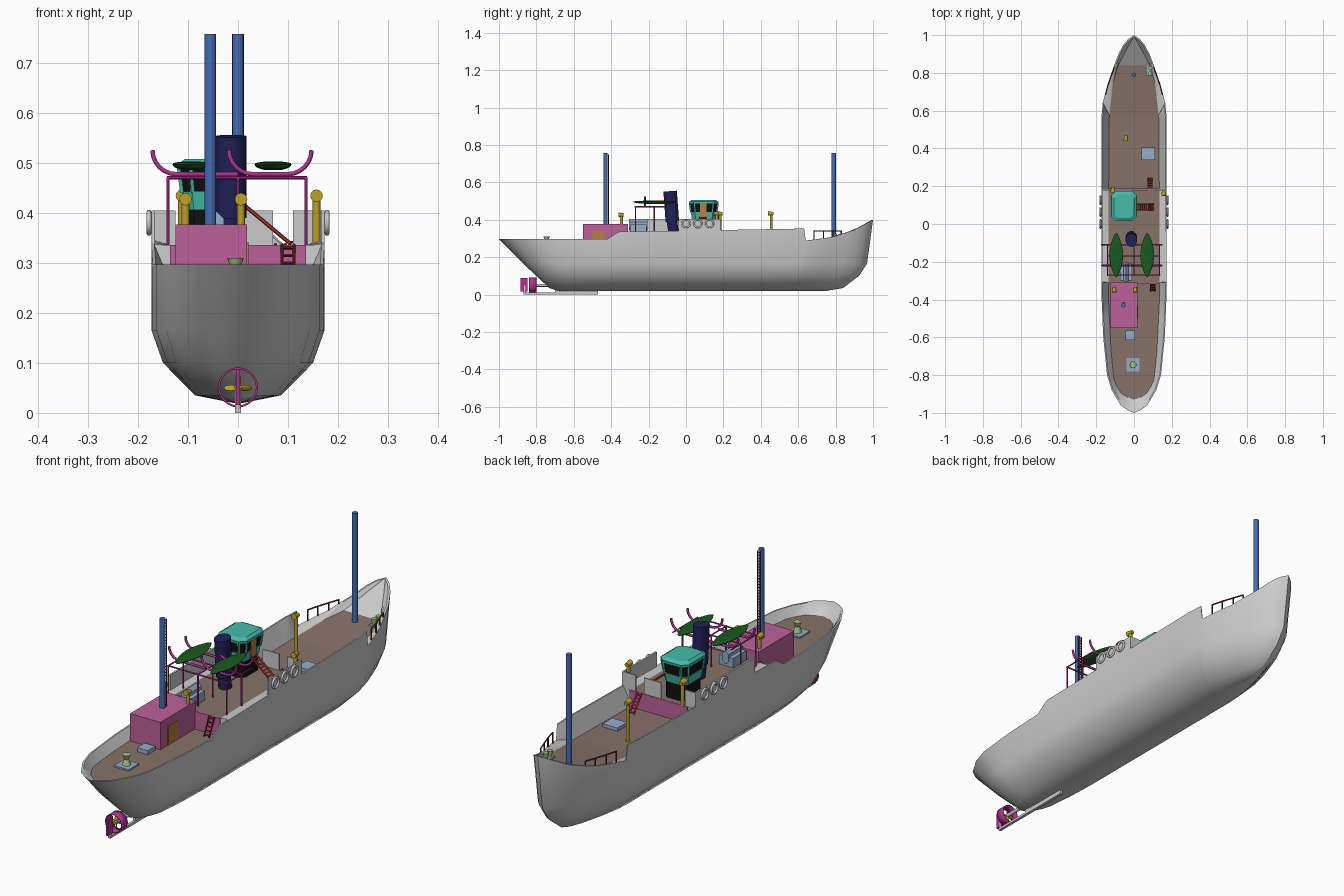
import bpy, bmesh, math
from mathutils import Vector, Matrix

if "Cube" in bpy.data.objects:
    bpy.data.objects.remove(bpy.data.objects["Cube"])

COL = dict(pink=(.5, .12, .32), magenta=(.45, .03, .28), blue=(.06, .15, .45), navy=(.015, .015, .1),
           teal=(.06, .5, .4), green=(.01, .1, .015), yellow=(.5, .35, .02), red=(.45, .04, .03),
           maroon=(.15, .015, .015), deck=(.24, .17, .14), pale=(.3, .42, .6), lime=(.35, .55, .2),
           orange=(.5, .2, .05), black=(.005, .005, .005))


def finish(name, bm, col=None, smooth=None):
    me = bpy.data.meshes.new(name)
    bmesh.ops.recalc_face_normals(bm, faces=bm.faces[:])
    bm.to_mesh(me)
    bm.free()
    ob = bpy.data.objects.new(name, me)
    bpy.context.collection.objects.link(ob)
    if col:
        m = bpy.data.materials.get(col) or bpy.data.materials.new(col)
        m.diffuse_color = (*COL[col], 1)
        m.use_nodes = True
        m.node_tree.nodes["Principled BSDF"].inputs["Base Color"].default_value = m.diffuse_color
        me.materials.append(m)
    if smooth:
        bpy.ops.object.select_all(action='DESELECT')
        ob.select_set(True)
        bpy.context.view_layer.objects.active = ob
        bpy.ops.object.shade_smooth_by_angle(angle=math.radians(smooth))
    return ob


def box(name, x, y, z, col=None):
    bm = bmesh.new()
    bmesh.ops.create_cube(bm, size=1)
    for v in bm.verts:
        v.co = [a + (c + .5) * (b - a) for c, (a, b) in zip(v.co, (x, y, z))]
    return finish(name, bm, col)


def cyl(name, p, q, r, col=None, r2=None, n=12, caps=True, sx=1):
    p, q = Vector(p), Vector(q)
    bm = bmesh.new()
    bmesh.ops.create_cone(bm, cap_ends=caps, segments=n, radius1=r, radius2=r if r2 is None else r2,
                          depth=(q - p).length)
    rot = (q - p).to_track_quat('Z', 'Y').to_matrix().to_4x4()
    bm.transform(Matrix.Translation((p + q) / 2) @ rot @ Matrix.Diagonal((sx, 1, 1, 1)))
    return finish(name, bm, col, 40)


def tube(name, pts, r, col=None, cyclic=False):
    cu = bpy.data.curves.new(name, 'CURVE')
    cu.dimensions, cu.bevel_depth, cu.bevel_resolution, cu.use_fill_caps = '3D', r, 1, True
    s = cu.splines.new('POLY')
    s.points.add(len(pts) - 1)
    for a, b in zip(s.points, pts):
        a.co = (*b, 1)
    s.use_cyclic_u = cyclic
    ob = bpy.data.objects.new(name, cu)
    bpy.context.collection.objects.link(ob)
    if col:
        m = bpy.data.materials.get(col) or bpy.data.materials.new(col)
        m.diffuse_color = (*COL[col], 1)
        m.use_nodes = True
        m.node_tree.nodes["Principled BSDF"].inputs["Base Color"].default_value = m.diffuse_color
        cu.materials.append(m)
    return ob


def ladder(name, p, q, side, n, col, r=.003):
    p, q, s = Vector(p), Vector(q), Vector(side)
    for k in (-1, 1):
        cyl(name + '_rail', p + s * k, q + s * k, r, col, n=6)
    for i in range(n):
        c = p.lerp(q, (i + .5) / n)
        cyl(name + '_rung', c - s, c + s, r, col, n=4)


def interp(tab, y):
    for (a, u), (b, v) in zip(tab, tab[1:]):
        if y <= b:
            return u + (v - u) * max(0, y - a) / (b - a)
    return tab[-1][1]


# hull outline tables: (y, value)
RIM_W = [(-1, 0), (-.985, .035), (-.96, .07), (-.88, .118), (-.8, .143), (-.6, .163), (-.36, .173), (.56, .173),
         (.64, .166), (.74, .14), (.84, .105), (.9, .082), (.95, .055), (.98, .03), (1, 0)]
RIM_Z = [(-1, .297), (-.42, .297), (-.36, .336), (.18, .345), (.632, .353), (.64, .288), (.78, .307), (.9, .345), (1, .4)]
DECK_W = [(-.93, 0), (-.915, .04), (-.89, .075), (-.83, .105), (-.7, .12), (-.4, .135), (.55, .133), (.74, .112), (.84, .087)]
DECK_Z = [(-.93, .26), (-.311, .26), (-.309, .335), (.179, .335), (.181, .265), (.55, .27), (.84, .297)]
COLS = [-1, -.985, -.96, -.92, -.88, -.8, -.7, -.6, -.5, -.42, -.36, -.311, -.309, -.1, .1, .179, .181, .4, .5, .56,
        .632, .64, .69, .74, .78, .84, .87, .9, .925, .95, .965, .98, .99, 1]
LEVELS = [(.018, -.68, .74, 0), (.035, -.73, .84, .086), (.1, -.8, .925, .15), (.165, -.87, .968, .173)]


def remap(y, a, b):
    if y > .4:
        return .4 + (y - .4) * (b - .4) / .6
    return -.4 + (y + .4) * (-.4 - a) / .6 if y < -.4 else y


def column(y):
    w = interp(RIM_W, y)
    c = [(lw * w / .173, remap(y, a, b), z) for z, a, b, lw in LEVELS]
    rz, dy = interp(RIM_Z, y), remap(y, -.93, .84)
    c += [(w, y, rz), (max(w - .006, 0), y * .994, rz)]
    dz = interp(DECK_Z, dy)
    return c + [(interp(DECK_W, dy), dy, dz), (0, dy, dz)]


def skin(name, lo, hi, col=None, tip=False):
    bm = bmesh.new()
    for s in (1, -1):
        g = [[bm.verts.new((x * s, y, z)) for x, y, z in column(yy)[lo:hi + 1]] for yy in COLS]
        for a, b in zip(g, g[1:]):
            for i in range(hi - lo):
                bm.faces.new((a[i], b[i], b[i + 1], a[i + 1]))
        if tip:
            d = column(1)[7]
            bm.faces.new((g[-1][-2], g[-1][-1], bm.verts.new(d)))
    bmesh.ops.remove_doubles(bm, verts=bm.verts[:], dist=1e-5)
    bmesh.ops.dissolve_degenerate(bm, edges=bm.edges[:], dist=1e-5)
    return finish(name, bm, col, 42)


skin('hull', 0, 6, tip=True)
skin('deck', 6, 7, 'deck')

# raised deck bulkheads, deckhouse, high bulwark panels
for y in (-.314, .184):
    box('bulkhead', (-.136, .136), (y - .003, y + .003), (.26, .336), 'pink')
box('deckhouse', (-.125, .018), (-.55, -.31), (.258, .377), 'pink')
box('deckhouse_door', (.016, .021), (-.5, -.435), (.262, .342), 'orange')
box('port_panel', (-.173, -.166), (-.22, .184), (.335, .404))
box('starboard_panel', (.166, .173), (-.04, .184), (.335, .404))
for x in ((-.17, -.125), (-.01, .07), (.11, .17)):
    box('cross_panel', x, (.178, .184), (.335, .404))
for s in (-1, 1):
    for y in (0, .063, .126):
        tube('fender_tyre', [(s * .178, y + .021 * math.cos(t * math.pi / 8), .38 + .021 * math.sin(t * math.pi / 8))
                             for t in range(16)], .005, None, True)


# wheelhouse: chamfered tapering bands
def octagon(z, k, cx=-.053, cy=.095, a=.067, b=.078, c=.024):
    pts = [(a, b - c), (a - c, b), (c - a, b), (-a, b - c), (-a, c - b), (c - a, -b), (a - c, -b), (a, c - b)]
    return [(cx + x * k, cy + y * k, z) for x, y in pts]


def band(name, z0, k0, z1, k1, col):
    bm = bmesh.new()
    lo = [bm.verts.new(p) for p in octagon(z0, k0)]
    hi = [bm.verts.new(p) for p in octagon(z1, k1)]
    for i in range(8):
        bm.faces.new((lo[i], lo[i - 1], hi[i - 1], hi[i]))
    bm.faces.new(lo)
    bm.faces.new(hi)
    return finish(name, bm, col)


band('wheelhouse_base', .333, .78, .41, .78, 'black')
band('wheelhouse_wall', .405, .82, .442, .89, 'teal')
band('wheelhouse_windows', .44, .86, .488, .94, 'black')
band('wheelhouse_roof', .486, 1, .498, 1.02, 'teal')
band('wheelhouse_roof_top', .498, .98, .507, .8, 'teal')
for p, q in zip(octagon(.44, .88), octagon(.488, .97)):
    cyl('window_post', p, q, .005, 'teal', n=4)
box('wheelhouse_door', (.002, .01), (.075, .11), (.41, .486), 'orange')
ladder('bridge_stair', (.015, .09, .413), (.105, .09, .338), (0, .016, 0), 8, 'red', .004)
ladder('fore_ladder', (.085, .192, .338), (.085, .245, .27), (.01, 0, 0), 6, 'red')
ladder('aft_ladder', (.1, -.318, .337), (.1, -.355, .262), (.012, 0, 0), 5, 'maroon')

# funnel and masts
cyl('funnel', (-.014, -.066, .333), (-.014, -.077, .40), .028, 'navy', n=24, sx=.9)
cyl('funnel_top', (-.014, -.073, .39), (-.014, -.085, .553), .036, 'navy', n=24, sx=.85)
cyl('aft_mast', (-.055, -.43, .37), (-.055, -.43, .757), .0115, 'blue', n=16)
cyl('fore_mast', (0, .79, .285), (0, .79, .757), .0115, 'blue', n=16)
ladder('mast_ladder', (-.055, -.414, .377), (-.055, -.414, .75), (.008, 0, 0), 30, 'maroon', .0018)

# boat frame, davits and boats
for x in (-.14, 0, .136):
    for y in (-.27, -.17):
        cyl('boat_frame_post', (x, y, .333), (x, y, .47), .0035, 'magenta', n=6)
    cyl('boat_frame_side', (x, -.275, .47), (x, -.105, .47), .003, 'magenta', n=6)
for y in (-.27, -.17):
    cyl('boat_frame_beam', (-.142, y, .47), (.138, y, .47), .0035, 'magenta', n=6)


def arc(x0, s, y):
    return [(x0 + s * .048 * (1 - math.cos(t * math.pi / 12)), y, .525 - .048 * math.sin(t * math.pi / 12))
            for t in range(7)]


for y in (-.22, -.11):
    tube('port_davit', arc(-.171, 1, y) + [(0, y, .477)], .005, 'magenta')
    tube('starboard_davit', arc(-.018, 1, y) + arc(.147, -1, y)[::-1], .005, 'magenta')
for x in (-.094, .07):
    bm = bmesh.new()
    bmesh.ops.create_uvsphere(bm, u_segments=20, v_segments=12, radius=1)
    for v in bm.verts:
        px, py, pz = v.co
        v.co = (x + px * .037 * (1 - .45 * py * py), -.165 + py * .118, .497 + max(pz * .013, -.012) * (.45 if pz > 0 else 1))
    finish('lifeboat', bm, 'green', 50)

# cowl ventilators: x, y, base, top, radius
for x, y, z0, z1, r in ((-.105, -.345, .375, .425, .008), (.006, -.345, .375, .425, .008), (.157, .165, .335, .432, .008),
                        (-.112, .183, .335, .432, .008), (-.043, .455, .265, .432, .007)):
    cyl('vent_pipe', (x, y, z0), (x, y, z1), r, 'yellow')
    cyl('vent_cowl', (x, y + .012, z1), (x, y - .016, z1 + .002), .009, 'yellow', .0125)

# hatches, skylight, capstan, windlass
box('capstan_plate', (-.04, .03), (-.78, -.71), (.258, .266), 'pale')
cyl('capstan_foot', (-.005, -.745, .265), (-.005, -.745, .29), .018, 'lime', .009, 16)
cyl('capstan_head', (-.005, -.745, .29), (-.005, -.745, .31), .009, 'lime', .017, 16)
box('aft_hatch', (-.045, .005), (-.615, -.565), (.258, .278), 'pale')
box('skylight', (-.075, -.01), (-.30, -.21), (.333, .375), 'pale')
cyl('skylight_roof', (-.0425, -.305, .373), (-.0425, -.205, .373), .03, 'pale', n=6, sx=.55)
box('fore_hatch', (.04, .11), (.34, .405), (.262, .282), 'pale')
box('windlass_base', (.07, .1), (.785, .84), (.285, .3), 'pale')
for y in (.797, .825):
    cyl('windlass_bollard', (.085, y, .298), (.085, y, .325), .008, 'lime', .011)

# bow rails
for s in (-1, 1):
    path = [(s * (interp(RIM_W, y) - .004), y, interp(RIM_Z, y)) for y in (.685, .735, .785, .83)]
    for p in path:
        cyl('bow_rail_post', p, (p[0], p[1], .342), .003, 'maroon', n=6)
    tube('bow_rail', [(x, y, .341) for x, y, z in path], .003, 'maroon')

# skeg, shaft, ducted propeller, rudder
box('skeg', (-.006, .006), (-.87, -.47), (0, .01))
box('deadwood', (-.005, .005), (-.7, -.47), (.008, .03))
cyl('propeller_shaft', (0, -.82, .05), (0, -.68, .05), .008)
duct = cyl('propeller_duct', (0, -.84, .051), (0, -.8, .051), .036, 'magenta', n=24, caps=False)
duct.modifiers.new('wall', 'SOLIDIFY').thickness = .004
cyl('propeller_hub', (0, -.832, .05), (0, -.81, .05), .007, 'yellow')
for i in range(4):
    bm = bmesh.new()
    bmesh.ops.create_uvsphere(bm, u_segments=10, v_segments=6, radius=1)
    bm.transform(Matrix.Translation((0, -.82, .05)) @ Matrix.Rotation(i * math.pi / 2, 4, 'Y')
                 @ Matrix.Translation((.014, 0, 0)) @ Matrix.Rotation(.7, 4, 'X') @ Matrix.Diagonal((.015, .002, .008, 1)))
    finish('propeller_blade', bm, 'yellow', 40)
box('rudder', (-.004, .004), (-.885, -.848), (.016, .088), 'magenta')
cyl('rudder_post', (0, -.862, .004), (0, -.862, .05), .006)
